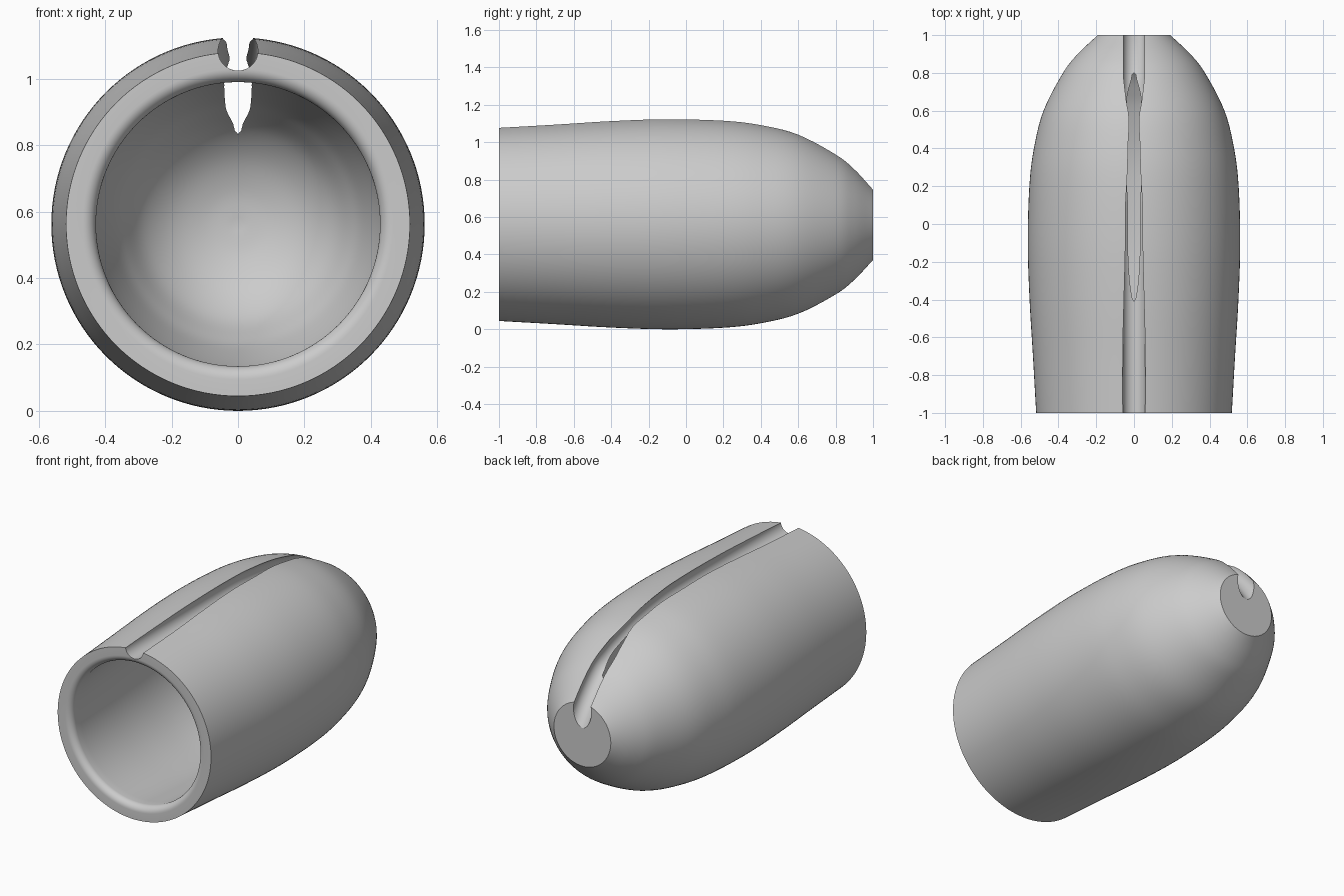
import bpy
import bmesh
import math
from mathutils import Vector

cube = bpy.data.objects.get("Cube")
if cube:
    bpy.data.objects.remove(cube, do_unlink=True)

AXIS_Z = 0.5625
GROOVE_RADIUS = 0.06


def smooth_path(points, steps):
    """Catmull-Rom curve through 2D points."""
    p = [Vector(q) for q in points]
    p = [2 * p[0] - p[1]] + p + [2 * p[-1] - p[-2]]
    out = []
    for a, b, c, d in zip(p, p[1:], p[2:], p[3:]):
        for i in range(steps):
            t = i / steps
            out.append(0.5 * (2 * b + (c - a) * t + (2 * a - 5 * b + 4 * c - d) * t**2
                              + (3 * b - a - 3 * c + d) * t**3))
    return out + [p[-2]]


def new_object(name, bm):
    bmesh.ops.recalc_face_normals(bm, faces=bm.faces)
    mesh = bpy.data.meshes.new(name)
    bm.to_mesh(mesh)
    bm.free()
    obj = bpy.data.objects.new(name, mesh)
    bpy.context.collection.objects.link(obj)
    return obj


# Shell profile as (y, radius): blunt nose, outer skin, rounded rim, cavity
outer = smooth_path([(1, 0.192), (0.9, 0.298), (0.8, 0.376), (0.6, 0.479), (0.4, 0.53),
                     (0.2, 0.554), (-0.1, 0.5625), (-0.4, 0.553), (-0.7, 0.535),
                     (-1, 0.518)], 5)
rim = [Vector((-0.96 - 0.04 * math.cos(a), 0.468 - 0.04 * math.sin(a)))
       for a in [math.pi / 2 * i / 8 for i in range(8)]]
inner = smooth_path([(-0.96, 0.428), (-0.7, 0.445), (-0.4, 0.463), (-0.1, 0.4725),
                     (0.2, 0.461), (0.4, 0.435), (0.6, 0.38), (0.7, 0.337), (0.79, 0.2825),
                     (0.86, 0.2), (0.9, 0.1), (0.912, 0)], 5)
profile = [Vector((1, 0))] + outer + rim + inner

# Turn the profile around the long axis
bm = bmesh.new()
verts = [bm.verts.new((0, q.x, AXIS_Z + q.y)) for q in profile]
edges = [bm.edges.new(pair) for pair in zip(verts, verts[1:])]
bmesh.ops.spin(bm, geom=verts + edges, cent=(0, 0, AXIS_Z), axis=(0, 1, 0),
               angle=math.tau, steps=128, use_merge=True)
bmesh.ops.remove_doubles(bm, verts=bm.verts, dist=0.0002)
shell = new_object("shell", bm)

# Round cutter that follows the top of the shell, given as (y, z)
path = smooth_path([(-1.1, 1.085), (-0.5, 1.085), (0, 1.083), (0.2, 1.069), (0.4, 1.04),
                    (0.6, 0.987), (0.7, 0.952), (0.8, 0.91), (0.9, 0.825), (1, 0.71),
                    (1.1, 0.56)], 6)
bm = bmesh.new()
rings = []
for i, q in enumerate(path):
    tangent = (path[min(i + 1, len(path) - 1)] - path[max(i - 1, 0)]).normalized()
    up = Vector((0, -tangent.y, tangent.x))
    ring = []
    for k in range(40):
        a = math.tau * k / 40
        offset = Vector((math.cos(a), 0, 0)) + up * math.sin(a)
        ring.append(bm.verts.new(Vector((0, q.x, q.y)) + offset * GROOVE_RADIUS))
    rings.append(ring)
for r, s in zip(rings, rings[1:]):
    for k in range(40):
        bm.faces.new((r[k - 1], r[k], s[k], s[k - 1]))
bm.faces.new(rings[0])
bm.faces.new(rings[-1])
cutter = new_object("groove_cutter", bm)
cutter.hide_render = True

# Cut the groove, which breaks through into the cavity
cut = shell.modifiers.new("groove", 'BOOLEAN')
cut.operation = 'DIFFERENCE'
cut.solver = 'EXACT'
cut.object = cutter
bpy.ops.object.select_all(action='DESELECT')
bpy.context.view_layer.objects.active = shell
shell.select_set(True)
bpy.ops.object.modifier_apply(modifier=cut.name)
bpy.data.objects.remove(cutter, do_unlink=True)

# Plain grey finish
grey = bpy.data.materials.new("grey")
grey.use_nodes = True
colour = (0.6, 0.6, 0.6, 1)
grey.diffuse_color = colour
grey.node_tree.nodes["Principled BSDF"].inputs["Base Color"].default_value = colour
shell.data.materials.clear()
shell.data.materials.append(grey)
bpy.ops.object.shade_smooth_by_angle(angle=math.radians(30))
